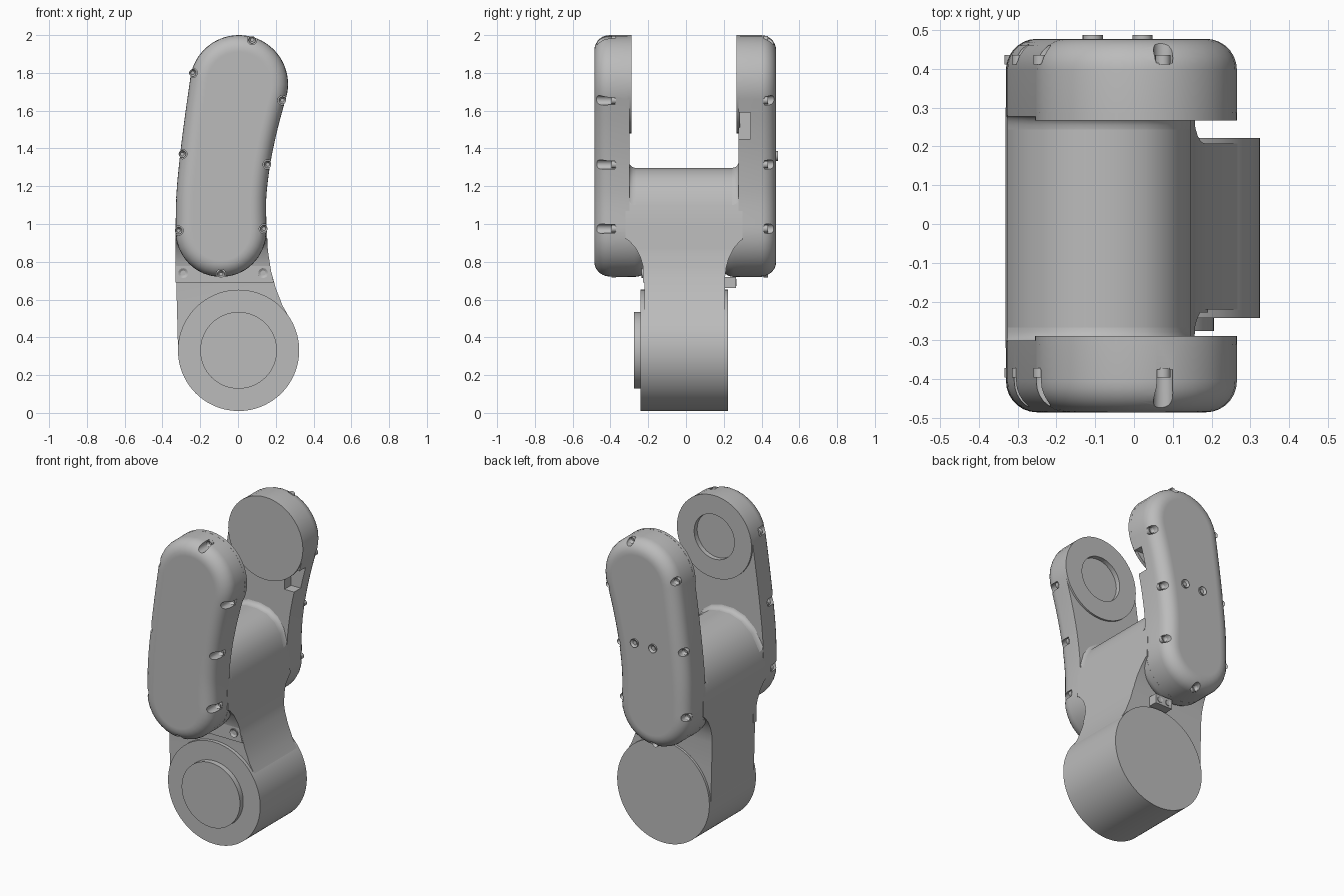
import bpy, bmesh, math
from mathutils import Matrix, Vector

cube = bpy.data.objects.get("Cube")
if cube:
    bpy.data.objects.remove(cube, do_unlink=True)

grey = bpy.data.materials.new("plain grey")
grey.use_nodes = True
grey.diffuse_color = (0.5, 0.5, 0.5, 1)
grey.node_tree.nodes["Principled BSDF"].inputs["Base Color"].default_value = (0.5, 0.5, 0.5, 1)


def make(name, bm):
    bmesh.ops.recalc_face_normals(bm, faces=bm.faces)
    me = bpy.data.meshes.new(name)
    bm.to_mesh(me)
    bm.free()
    me.materials.append(grey)
    ob = bpy.data.objects.new(name, me)
    bpy.context.collection.objects.link(ob)
    return ob


def activate(ob):
    bpy.ops.object.select_all(action="DESELECT")
    ob.select_set(True)
    bpy.context.view_layer.objects.active = ob


def smooth(ob):
    activate(ob)
    bpy.ops.object.shade_smooth_by_angle(angle=math.radians(28))
    return ob


def boolean(ob, cutter, operation="DIFFERENCE"):
    activate(ob)
    mod = ob.modifiers.new("cut", "BOOLEAN")
    mod.operation, mod.object, mod.solver = operation, cutter, "EXACT"
    bpy.ops.object.modifier_apply(modifier=mod.name)
    bpy.data.objects.remove(cutter, do_unlink=True)


def add_cylinder(bm, x, z, r, y0, y1, seg=24):
    """Cylinder along y."""
    m = Matrix.Translation((x, (y0 + y1) / 2, z)) @ Matrix.Rotation(math.pi / 2, 4, "X")
    return bmesh.ops.create_cone(bm, cap_ends=True, segments=seg, radius1=r, radius2=r,
                                 depth=abs(y1 - y0), matrix=m)["verts"]


def add_box(bm, lo, hi):
    lo, hi = Vector(lo), Vector(hi)
    m = Matrix.Translation((lo + hi) / 2) @ Matrix.Diagonal((*(hi - lo), 1))
    bmesh.ops.create_cube(bm, size=1, matrix=m)


def cylinder(name, *args):
    bm = bmesh.new()
    add_cylinder(bm, *args)
    return smooth(make(name, bm))


def loft(name, rings):
    bm = bmesh.new()
    loops = [[bm.verts.new(p) for p in ring] for ring in rings]
    for a, b in zip(loops, loops[1:]):
        for i in range(len(a)):
            j = (i + 1) % len(a)
            bm.faces.new((a[i], a[j], b[j], b[i]))
    bm.faces.new(loops[0])
    bm.faces.new(loops[-1])
    return make(name, bm)


def screw(name, x, z, r, y, height, out):
    """Round screw head with a hexagonal socket; out is -1 (front) or 1 (back)."""
    bm = bmesh.new()
    add_cylinder(bm, x, z, r, y, y + out * height)
    bm.normal_update()
    top = [f for f in bm.faces if f.normal.y * out > 0.9]
    bmesh.ops.inset_region(bm, faces=top, thickness=r * 0.5)
    bmesh.ops.translate(bm, verts=top[0].verts, vec=(0, -out * height * 0.7, 0))
    return smooth(make(name, bm))


# Bent capsule outline of the fork arms: spine points (x, z, radius)
SPINE = [(-0.09, 0.96, 0.24), (-0.088, 1.15, 0.238), (-0.067, 1.35, 0.24),
         (-0.034, 1.55, 0.248), (0.005, 1.74, 0.26)]


def spine(t):
    """Smooth interpolation along the spine."""
    i = min(int(t), len(SPINE) - 2)
    u = t - i
    p = [Vector(SPINE[max(0, min(k, len(SPINE) - 1))]) for k in range(i - 1, i + 3)]
    return 0.5 * (2 * p[1] + (p[2] - p[0]) * u + (2 * p[0] - 5 * p[1] + 4 * p[2] - p[3]) * u ** 2
                  + (3 * p[1] - p[0] - 3 * p[2] + p[3]) * u ** 3)


def capsule(inset, y):
    n, steps = 20, 16
    end = len(SPINE) - 1
    right, left = [], []
    for k in range(n + 1):
        t = end * k / n
        c = spine(t)
        d = spine(min(t + 0.05, end)) - spine(max(t - 0.05, 0))
        ang = math.atan2(d.y, d.x) - math.pi / 2
        right.append((c, ang))
        left.append((c, ang + math.pi))
    cb, ab = right[0]
    ct, at = right[-1]
    top = [(ct, at + math.pi * k / steps) for k in range(1, steps)]
    bottom = [(cb, ab + math.pi + math.pi * k / steps) for k in range(1, steps)]
    return [(c.x + (c.z - inset) * math.cos(a), y, c.y + (c.z - inset) * math.sin(a))
            for c, a in right + top + left[::-1] + bottom]


POCKETS = [(0.075, 1.975), (-0.24, 1.8), (0.235, 1.655), (-0.295, 1.37),
           (0.157, 1.315), (-0.315, 0.965), (0.137, 0.975), (-0.09, 0.735)]
ROUND = 0.08


# Fork arms with rounded outer rims, screw pockets and pivot pads
def fork_arm(side, out, inner, outer, floor, pad):
    rings = [capsule(0, inner)]
    for k in range(8):
        a = math.pi / 2 * k / 7
        rings.append(capsule(ROUND * (1 - math.cos(a)), outer - out * ROUND * (1 - math.sin(a))))
    rings.append(capsule(ROUND + 0.008, outer))
    arm = loft(side + "_fork_arm", rings)

    bm = bmesh.new()
    for x, z in POCKETS:
        add_cylinder(bm, x, z, 0.025, floor, outer + out * 0.05, 20)
    if out > 0:
        add_box(bm, (0.13, inner - 0.03, 1.45), (0.4, inner + 0.065, 1.59))
    boolean(arm, make("pocket_cutter", bm))
    smooth(arm)
    for i, (x, z) in enumerate(POCKETS):
        screw(f"{side}_rim_screw_{i + 1}", x, z, 0.019, floor - out * 0.004, 0.024, out)

    x, z, r = SPINE[-1]
    disc = cylinder(side + "_pivot_pad", x, z, r, pad, inner + out * 0.01, 64)
    if out < 0:
        # Round bearing recess through the pad into the arm
        for target in (disc, arm):
            bm = bmesh.new()
            add_cylinder(bm, x, z, 0.14, pad + 0.05, pad - 0.03, 48)
            boolean(target, make("recess_cutter", bm))
            smooth(target)


fork_arm("front", -1, -0.30, -0.485, -0.375, -0.288)
fork_arm("back", 1, 0.277, 0.477, 0.415, 0.267)

# Central body: side outline trimmed by a flared neck outline
BODY = [(-0.2, 0.3), (-0.318, 0.35), (-0.323, 0.55), (-0.33, 0.8), (-0.331, 1.0),
        (-0.326, 1.11), (-0.27, 1.21), (-0.2, 1.27), (-0.12, 1.297), (-0.04, 1.297),
        (0.03, 1.28), (0.085, 1.24), (0.125, 1.18), (0.147, 1.1), (0.152, 0.98),
        (0.158, 0.86), (0.175, 0.75), (0.2, 0.66), (0.235, 0.57), (0.28, 0.49), (0.2, 0.3)]
FLARE = [(0.21, 0.2), (0.21, 0.72), (0.216, 0.77), (0.23, 0.82), (0.255, 0.87),
         (0.29, 0.91), (0.34, 0.94), (0.34, 1.4)]
body = loft("central_body", [[(x, y, z) for x, z in BODY] for y in (-0.32, 0.3)])
section = [(y - 0.003, z) for y, z in FLARE] + [(-y - 0.01, z) for y, z in FLARE[::-1]]
boolean(body, loft("flare_cutter", [[(x, y, z) for y, z in section] for x in (-0.6, 0.6)]), "INTERSECT")
smooth(body)

# Shoulder joining the arm bottoms to the neck, with stepped flanges as fillets
for name, out, y0, y1 in (("front", -1, -0.31, -0.2), ("back", 1, 0.285, 0.19)):
    x, z, r = SPINE[0]
    rings = []
    for k in range(8):
        a = math.pi / 2 * k / 7
        rad = r - 0.06 * (1 - math.cos(a))
        y = y0 + (y1 - y0) * (0.35 + 0.65 * math.sin(a))
        rings.append([(x + rad * math.cos(b), y, z + rad * math.sin(b))
                      for b in [math.tau * i / 48 for i in range(48)]])
    rings.insert(0, [(p[0], y0, p[2]) for p in rings[0]])
    smooth(loft(name + "_shoulder", rings))

# Saddle fillets where the body top meets the arms
for name, y, d in (("front", -0.302, 1), ("back", 0.279, -1)):
    rings = []
    for k in range(6):
        a = math.pi / 2 * k / 5
        s, lift = 0.035 * (1 - math.sin(a)), 0.035 * (1 - math.cos(a))
        rings.append([(px * (1 + s * 0.1), y + d * lift, pz + s) for px, pz in BODY[5:14]])
    smooth(loft(name + "_saddle_fillet", rings))

# Neck plate with its two screws
plate = [(-0.33, 0.69), (0.19, 0.69), (0.175, 0.75), (0.158, 0.86), (-0.33, 0.86)]
loft("neck_plate", [[(x, y, z) for x, z in plate] for y in (-0.2, -0.228)])
for i, x in enumerate((-0.29, 0.133)):
    screw(f"neck_screw_{i + 1}", x, 0.74, 0.026, -0.224, 0.012, -1)

# Lower joint drum and its front boss
cylinder("lower_drum", 0.003, 0.331, 0.321, -0.242, 0.222, 96)
cylinder("drum_boss", 0.003, 0.331, 0.203, -0.275, -0.23, 64)

# Clamp block on the back of the neck, with screws
bm = bmesh.new()
add_box(bm, (-0.06, 0.19, 0.66), (0.06, 0.265, 0.72))
make("clamp_block", bm)
for i, x in enumerate((-0.03, 0.03)):
    screw(f"clamp_screw_{i + 1}", x, 0.69, 0.018, 0.26, 0.008, 1)

# Two screws on the outer face of the back arm
for i, x in enumerate((-0.106, 0.022)):
    screw(f"back_face_screw_{i + 1}", x, 1.36, 0.026, 0.473, 0.014, 1)
